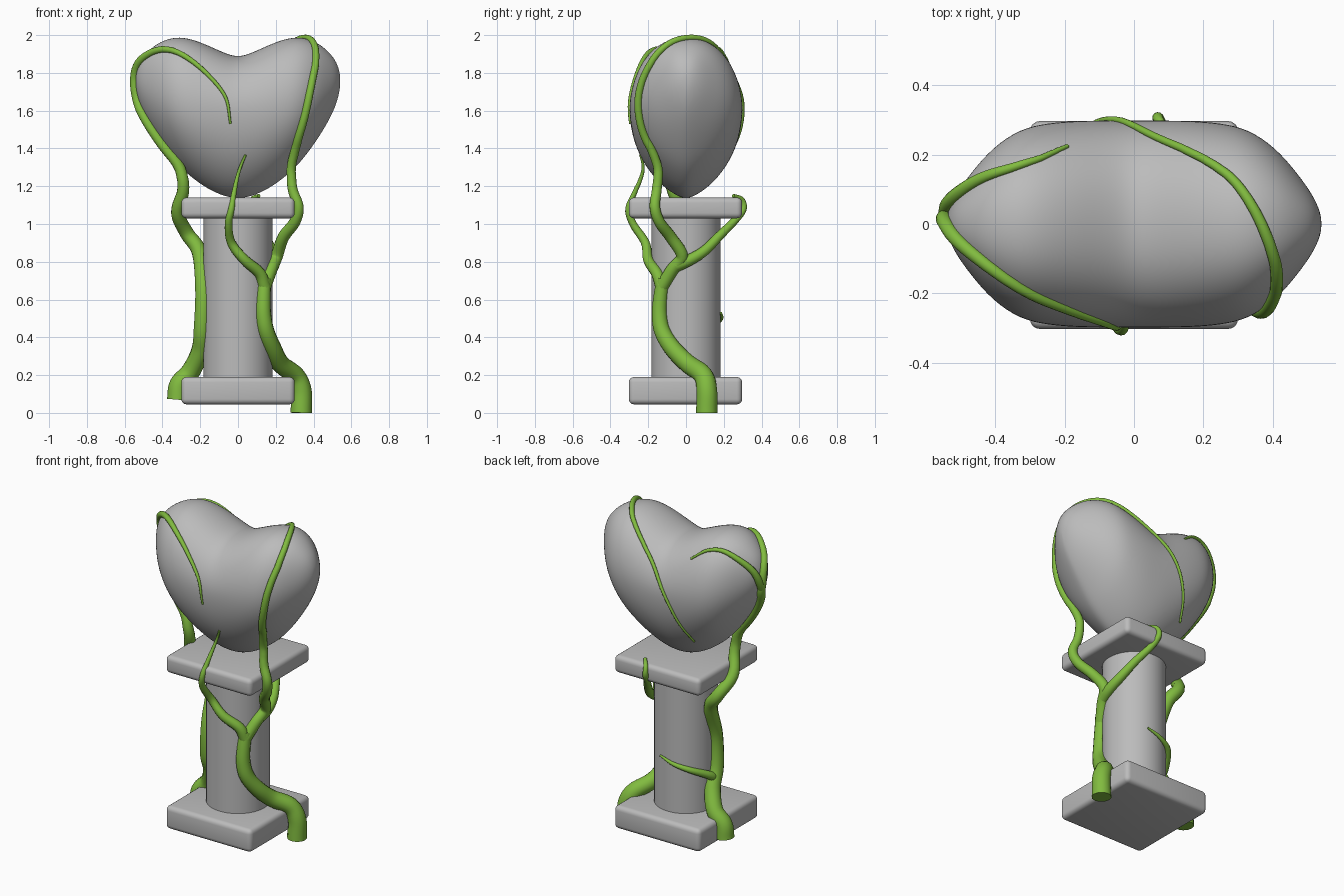
import bpy
import bmesh
from math import sin, cos, pi, radians
from mathutils import Vector, Matrix
from mathutils.bvhtree import BVHTree

default_cube = bpy.data.objects.get("Cube")
if default_cube:
    bpy.data.objects.remove(default_cube, do_unlink=True)


def make_material(name, color):
    material = bpy.data.materials.new(name)
    material.use_nodes = True
    material.diffuse_color = color
    for node in material.node_tree.nodes:
        if node.type == "BSDF_PRINCIPLED":
            node.inputs["Base Color"].default_value = color
    return material


STONE = make_material("stone grey", (0.5, 0.5, 0.5, 1))
VINE = make_material("vine green", (0.22, 0.5, 0.05, 1))


def add_mesh_object(name, mesh, material, sharp_angle=40):
    """Link a smooth-shaded mesh object, keeping strong edges sharp."""
    mesh.name = name
    mesh.materials.clear()
    mesh.materials.append(material)
    for polygon in mesh.polygons:
        polygon.use_smooth = True
    mesh.set_sharp_from_angle(angle=radians(sharp_angle))
    obj = bpy.data.objects.new(name, mesh)
    bpy.context.scene.collection.objects.link(obj)
    return obj


def mesh_from_bmesh(name, bm):
    bmesh.ops.recalc_face_normals(bm, faces=bm.faces)
    mesh = bpy.data.meshes.new(name)
    bm.to_mesh(mesh)
    bm.free()
    return mesh


# Square slabs with rounded edges
def add_slab(name, bottom, top):
    bm = bmesh.new()
    bmesh.ops.create_cube(bm, size=1)
    bmesh.ops.scale(bm, vec=(0.6, 0.6, top - bottom), verts=bm.verts)
    bmesh.ops.translate(bm, vec=(0, -0.003, (top + bottom) / 2), verts=bm.verts)
    bmesh.ops.bevel(bm, geom=bm.edges[:], offset=0.028, segments=4,
                    profile=0.5, affect="EDGES")
    add_mesh_object(name, mesh_from_bmesh(name, bm), STONE)


add_slab("base_slab", 0.045, 0.19)
add_slab("top_slab", 1.03, 1.14)

# Round column between the slabs
bm = bmesh.new()
bmesh.ops.create_cone(bm, cap_ends=True, segments=48, radius1=0.183,
                      radius2=0.183, depth=0.88,
                      matrix=Matrix.Translation((0, 0, 0.61)))
add_mesh_object("column", mesh_from_bmesh("column", bm), STONE)

# Heart: rounded sections along x as (x, top, bottom, half depth)
half_sections = [
    (0, 1.885, 1.13, 0.302), (0.07, 1.907, 1.14, 0.302),
    (0.16, 1.95, 1.18, 0.302), (0.25, 1.985, 1.245, 0.295),
    (0.33, 1.995, 1.32, 0.278), (0.41, 1.97, 1.43, 0.222),
    (0.47, 1.925, 1.525, 0.15), (0.517, 1.87, 1.62, 0.085),
    (0.538, 1.81, 1.7, 0.035),
]
sections = [(-x, t, b, d) for x, t, b, d in half_sections[:0:-1]] + half_sections
SIDES = 24
bm = bmesh.new()
rings = []
for x, top, bottom, depth in sections:
    middle = min(1.6 + 0.16 * (x / 0.54) ** 2, (top + bottom) / 2 + 0.09)
    ring = []
    for i in range(SIDES):
        a = 2 * pi * i / SIDES
        height = top - middle if sin(a) > 0 else middle - bottom
        power = 0.9 if sin(a) > 0 else 1.35
        width = depth * abs(cos(a)) ** power * (1 if cos(a) > 0 else -1)
        ring.append(bm.verts.new((x, width, middle + height * sin(a))))
    rings.append(ring)
for first, second in zip(rings, rings[1:]):
    for i in range(SIDES):
        j = (i + 1) % SIDES
        bm.faces.new((first[i], first[j], second[j], second[i]))
for ring, side in ((rings[0], -1), (rings[-1], 1)):
    pole = bm.verts.new((side * 0.542, 0, 1.76))
    for i in range(SIDES):
        bm.faces.new((ring[i], ring[(i + 1) % SIDES], pole))
heart = add_mesh_object("heart", mesh_from_bmesh("heart", bm), STONE, 180)
subdivision = heart.modifiers.new("smooth surface", "SUBSURF")
subdivision.levels = subdivision.render_levels = 2
bpy.context.view_layer.update()
heart_surface = BVHTree.FromObject(heart, bpy.context.evaluated_depsgraph_get())


# Vines: tapered tubes along smooth paths that cling to the heart
def smooth_path(points, steps=6):
    pts = [Vector(p) for p in points]
    pts = [2 * pts[0] - pts[1]] + pts + [2 * pts[-1] - pts[-2]]
    path = []
    for a, b, c, d in zip(pts, pts[1:], pts[2:], pts[3:]):
        for k in range(steps):
            t = k / steps
            path.append(0.5 * (2 * b + (c - a) * t
                               + (2 * a - 5 * b + 4 * c - d) * t ** 2
                               + (3 * b - a - 3 * c + d) * t ** 3))
    return path + [pts[-2]]


def add_vine(name, start_radius, end_radius, points):
    path = smooth_path(points)
    curve = bpy.data.curves.new(name, "CURVE")
    curve.dimensions = "3D"
    curve.bevel_depth = 1
    curve.bevel_resolution = 4
    curve.use_fill_caps = True
    spline = curve.splines.new("POLY")
    spline.points.add(len(path) - 1)
    for i, co in enumerate(path):
        t = i / (len(path) - 1)
        radius = start_radius + (end_radius - start_radius) * t
        cling = max(0, min(1, (co.z - 1.25) / 0.15))
        spot, normal, _, _ = heart_surface.find_nearest(co)
        co = co.lerp(spot + normal * radius * 0.4, cling)
        spline.points[i].co = (*co, 1)
        spline.points[i].radius = radius
    helper = bpy.data.objects.new(name + "_path", curve)
    bpy.context.scene.collection.objects.link(helper)
    bpy.context.view_layer.update()
    graph = bpy.context.evaluated_depsgraph_get()
    mesh = bpy.data.meshes.new_from_object(helper.evaluated_get(graph))
    bpy.data.objects.remove(helper, do_unlink=True)
    add_mesh_object(name, mesh, VINE, 50)


# Left-hand vine: trunk and three shoots
add_vine("left_vine_trunk", 0.057, 0.036, [
    (0.335, 0.11, 0), (0.335, 0.11, 0.12), (0.3, 0.09, 0.2),
    (0.225, 0.01, 0.26), (0.185, -0.07, 0.34), (0.15, -0.125, 0.43),
    (0.135, -0.14, 0.52), (0.135, -0.135, 0.61), (0.14, -0.12, 0.71)])
add_vine("left_vine_front_shoot", 0.034, 0.006, [
    (0.14, -0.13, 0.67), (0.115, -0.155, 0.74), (0.035, -0.2, 0.81),
    (-0.035, -0.215, 0.9), (-0.05, -0.28, 1), (-0.035, -0.305, 1.08),
    (-0.02, -0.27, 1.17), (0, -0.235, 1.26), (0.04, -0.235, 1.37)])
add_vine("left_vine_long_shoot", 0.036, 0.006, [
    (0.14, -0.125, 0.67), (0.175, -0.07, 0.76), (0.205, -0.02, 0.83),
    (0.24, -0.08, 0.93), (0.3, -0.14, 1.01), (0.32, -0.165, 1.09),
    (0.29, -0.155, 1.18), (0.285, -0.15, 1.27), (0.31, -0.19, 1.38),
    (0.335, -0.235, 1.5), (0.39, -0.26, 1.7), (0.425, -0.19, 1.88),
    (0.395, -0.06, 1.98), (0.34, 0.055, 1.99), (0.275, 0.145, 1.97),
    (0.175, 0.215, 1.9), (0.045, 0.27, 1.77), (-0.07, 0.3, 1.6),
    (-0.14, 0.27, 1.45), (-0.19, 0.19, 1.31)])
add_vine("left_vine_back_shoot", 0.034, 0.01, [
    (0.185, -0.05, 0.78), (0.195, 0.02, 0.81), (0.18, 0.1, 0.86),
    (0.14, 0.18, 0.94), (0.09, 0.26, 1.02), (0.07, 0.305, 1.08),
    (0.075, 0.295, 1.13), (0.11, 0.25, 1.15)])

# Right-hand vine: trunk over the heart, back shoot and twig
add_vine("right_vine_trunk", 0.056, 0.006, [
    (-0.32, 0.07, 0.07), (-0.31, 0.07, 0.15), (-0.25, 0.07, 0.22),
    (-0.2, 0.02, 0.33), (-0.19, -0.03, 0.45), (-0.185, -0.03, 0.65),
    (-0.205, 0.045, 0.85), (-0.27, 0.07, 0.95), (-0.32, -0.01, 1.06),
    (-0.29, -0.07, 1.18), (-0.31, -0.08, 1.29), (-0.42, -0.04, 1.5),
    (-0.5, 0.01, 1.69), (-0.53, 0, 1.81), (-0.475, -0.09, 1.91),
    (-0.375, -0.165, 1.93), (-0.255, -0.235, 1.88), (-0.15, -0.28, 1.79),
    (-0.065, -0.3, 1.67), (-0.04, -0.3, 1.53)])
add_vine("right_vine_back_shoot", 0.024, 0.006, [
    (-0.5, 0.01, 1.69), (-0.515, 0.07, 1.8), (-0.45, 0.125, 1.88),
    (-0.36, 0.165, 1.93), (-0.27, 0.2, 1.92), (-0.19, 0.235, 1.86)])
add_vine("right_vine_twig", 0.03, 0.006, [
    (-0.2, -0.01, 0.38), (-0.19, 0.05, 0.42), (-0.13, 0.145, 0.47),
    (-0.04, 0.185, 0.5), (0.05, 0.185, 0.53)])
